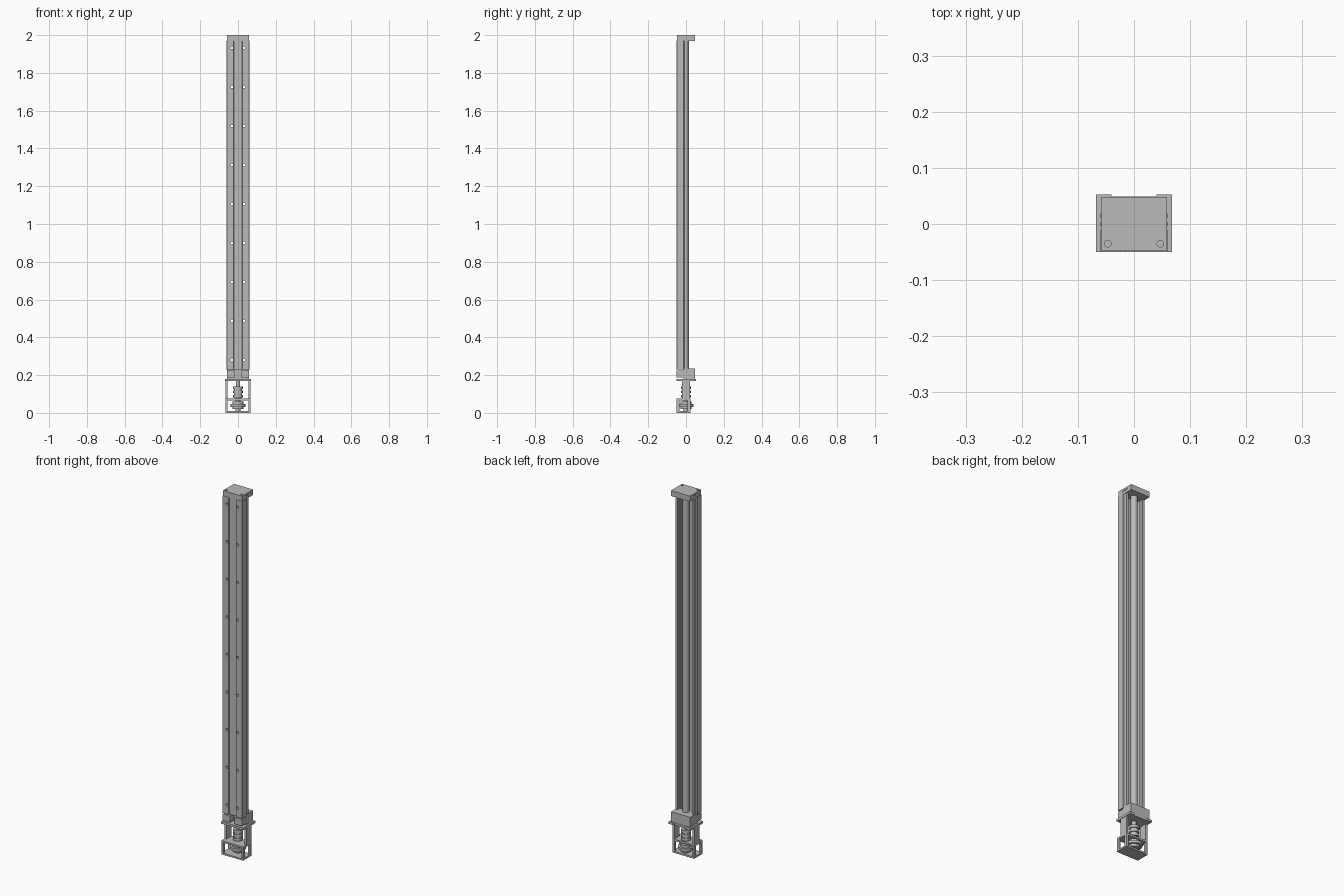
import bpy, bmesh, math
from mathutils import Matrix, Vector

cube = bpy.data.objects.get("Cube")
if cube:
    bpy.data.objects.remove(cube, do_unlink=True)

GREY = (0.5, 0.5, 0.5, 1)
metal = bpy.data.materials.new("machined grey metal")
metal.use_nodes = True
metal.diffuse_color = GREY
metal.node_tree.nodes["Principled BSDF"].inputs["Base Color"].default_value = GREY


def finish(name, bm, smooth=False):
    """Turn a bmesh into a named grey object."""
    bmesh.ops.recalc_face_normals(bm, faces=bm.faces)
    mesh = bpy.data.meshes.new(name)
    bm.to_mesh(mesh)
    bm.free()
    mesh.materials.append(metal)
    obj = bpy.data.objects.new(name, mesh)
    bpy.context.collection.objects.link(obj)
    bpy.ops.object.select_all(action="DESELECT")
    obj.select_set(True)
    bpy.context.view_layer.objects.active = obj
    if smooth:
        bpy.ops.object.shade_smooth_by_angle()
    return obj


def box(name, x, y, z):
    bm = bmesh.new()
    size = [b - a for a, b in (x, y, z)]
    mid = [(a + b) / 2 for a, b in (x, y, z)]
    bmesh.ops.create_cube(bm, size=1, matrix=Matrix.Translation(mid) @ Matrix.Diagonal((*size, 1)))
    return finish(name, bm)


def prism(name, points, z0, z1):
    """Extrude the right half of an outline, mirrored in x, along z."""
    outline = points + [(-px, py) for px, py in reversed(points)]
    bm = bmesh.new()
    face = bm.faces.new([bm.verts.new((px, py, z0)) for px, py in outline])
    top = bmesh.ops.extrude_face_region(bm, geom=[face])["geom"]
    verts = [v for v in top if isinstance(v, bmesh.types.BMVert)]
    bmesh.ops.translate(bm, verts=verts, vec=(0, 0, z1 - z0))
    return finish(name, bm)


def add_rod(bm, centre, radius, depth, turn=Matrix(), sides=24):
    bmesh.ops.create_cone(bm, cap_ends=True, segments=sides, radius1=radius, radius2=radius,
                          depth=depth, matrix=Matrix.Translation(centre) @ turn)


def rod(name, x, y, radius, z0, z1, sides=32):
    bm = bmesh.new()
    add_rod(bm, Vector((x, y, (z0 + z1) / 2)), radius, z1 - z0, sides=sides)
    return finish(name, bm, True)


def cut(target, bm):
    """Subtract a cutter and remove it."""
    cutter = finish("cutter", bm)
    cutter.hide_render = True
    mod = target.modifiers.new("holes", "BOOLEAN")
    mod.object = cutter
    mod.operation = "DIFFERENCE"
    mod.solver = "EXACT"
    bpy.context.view_layer.objects.active = target
    bpy.ops.object.modifier_apply(modifier=mod.name)
    bpy.data.objects.remove(cutter, do_unlink=True)


SIDEWAYS = Matrix.Rotation(math.pi / 2, 4, "X")

# Channel rail: grooved floor, stepped outer walls, ball track inside
rail = prism("channel_rail", [
    (0.022, -0.044), (0.024, -0.05), (0.058, -0.05), (0.06, -0.048), (0.06, -0.012),
    (0.056, -0.008), (0.056, 0.01), (0.044, 0.01), (0.044, 0.0), (0.048, -0.005),
    (0.044, -0.01), (0.044, -0.026), (0.02, -0.026)], 0.23, 1.972)

# Mounting holes through the floor of the rail
holes = bmesh.new()
for i in range(9):
    for x in (-0.032, 0.032):
        add_rod(holes, Vector((x, -0.04, 0.28 + i * 0.2065)), 0.007, 0.06, SIDEWAYS, 16)
cut(rail, holes)

# Drive screw and its thin end journal
rod("drive_screw", 0, 0, 0.017, 0.23, 1.972)
rod("screw_journal", 0, 0, 0.011, 0.13, 0.235)

# Top end cap with two bolt pockets
cap = prism("end_cap", [(0.058, -0.048), (0.058, 0.048)], 1.97, 2.0)
pockets = bmesh.new()
for x in (-0.047, 0.047):
    add_rod(pockets, Vector((x, -0.035, 2.0)), 0.006, 0.008)
cut(cap, pockets)
for side, x in (("right", -0.0585), ("left", 0.0585)):
    for i in range(3):
        y = -0.015 + i * 0.015
        box(f"{side}_cap_screw_{i + 1}", (x - 0.001, x + 0.001), (y - 0.004, y + 0.004), (1.985, 1.991))

# Bearing housing: rear block and two front legs
box("bearing_block", (-0.058, 0.058), (-0.012, 0.047), (0.178, 0.235))
for side, s in (("right", -1), ("left", 1)):
    xs = sorted((s * 0.015, s * 0.058))
    box(f"{side}_bearing_leg", xs, (-0.05, -0.01), (0.188, 0.224))

# Adapter flange with a shallow notch at the back
prism("adapter_flange", [(0.068, -0.05), (0.068, 0.053), (0.04, 0.053), (0.04, 0.049)], 0.168, 0.18)

# Coupling cage: posts, shelf, lower walls and base plate
for side, s in (("right", -1), ("left", 1)):
    xs = sorted((s * 0.055, s * 0.066))
    box(f"{side}_cage_post", xs, (-0.022, 0.022), (0.07, 0.17))
    box(f"{side}_lower_wall_front", xs, (-0.05, -0.035), (0.0, 0.07))
    box(f"{side}_lower_wall_back", xs, (0.008, 0.023), (0.0, 0.07))
box("cage_shelf", (-0.066, 0.066), (-0.05, 0.023), (0.066, 0.076))
box("base_plate", (-0.066, 0.066), (-0.05, 0.023), (0.0, 0.009))

# Shaft coupling with clamp rings
rod("coupling_body", 0, 0, 0.021, 0.08, 0.138)
for i, z in enumerate((0.082, 0.104, 0.126)):
    rod(f"coupling_ring_{i + 1}", 0, 0, 0.026, z, z + 0.014)

# Lower hub and flanged disc
rod("lower_shaft", 0, 0, 0.012, 0.009, 0.082)
rod("lower_hub", 0, 0, 0.028, 0.02, 0.06)
rod("lower_disc", 0, 0, 0.04, 0.032, 0.046)
